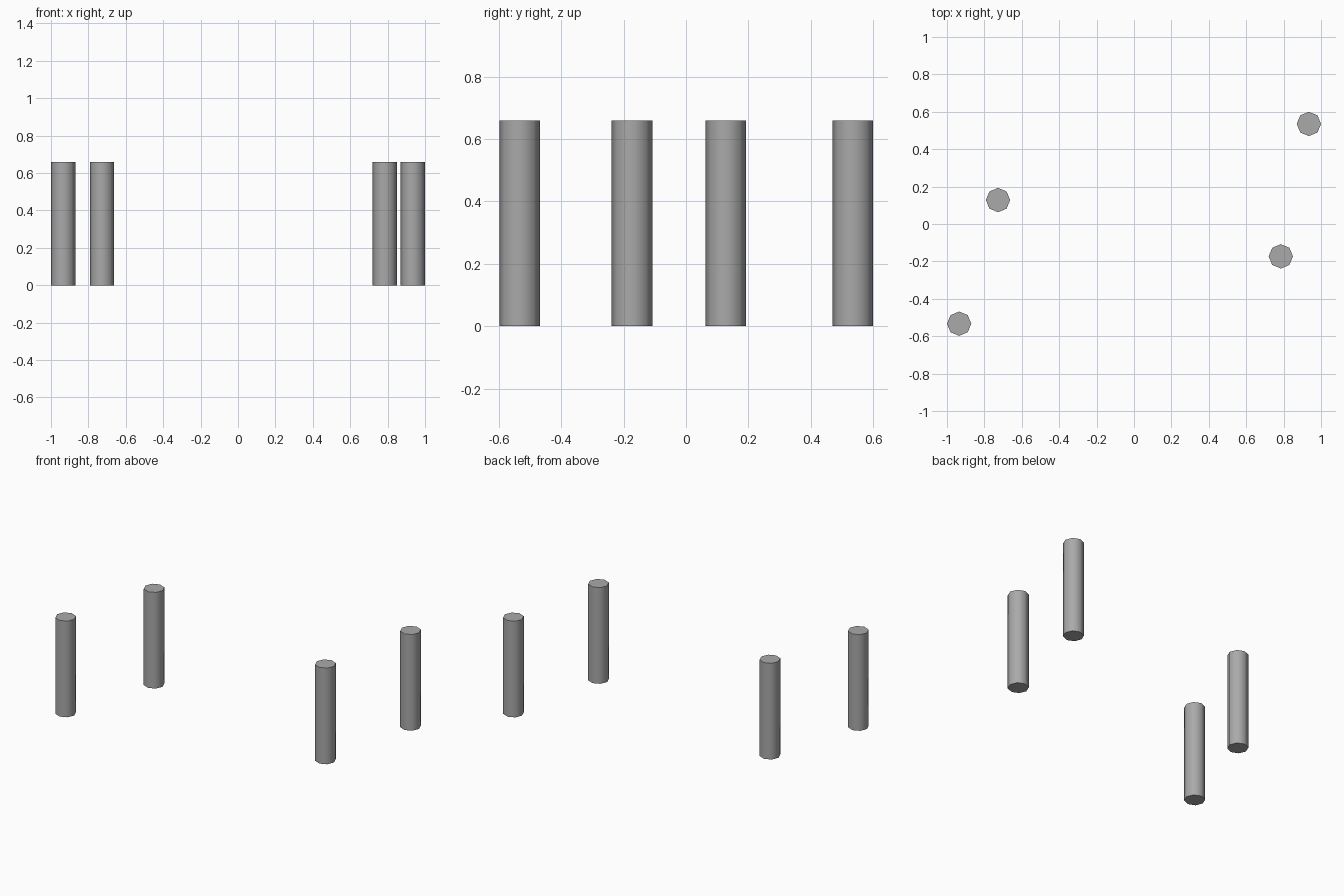
import bpy
import math

cube = bpy.data.objects.get("Cube")
if cube:
    bpy.data.objects.remove(cube, do_unlink=True)

RADIUS = 0.065
HEIGHT = 0.66

# Single grey used by every post
grey = bpy.data.materials.new("mid_grey")
grey.use_nodes = True
colour = (0.4, 0.4, 0.4, 1.0)
grey.diffuse_color = colour
grey.node_tree.nodes["Principled BSDF"].inputs["Base Color"].default_value = colour


def add_post(name, x, y):
    """Eight-sided post with smooth sides and crisp flat caps."""
    bpy.ops.mesh.primitive_cylinder_add(
        vertices=8, radius=RADIUS, depth=HEIGHT, location=(x, y, HEIGHT / 2))
    post = bpy.context.object
    post.name = name
    post.data.materials.append(grey)
    bpy.ops.object.shade_smooth_by_angle(angle=math.radians(60))


# Four free-standing posts
add_post("front_right_post", -0.935, -0.533)
add_post("back_right_post", -0.727, 0.128)
add_post("front_left_post", 0.785, -0.173)
add_post("back_left_post", 0.935, 0.535)
